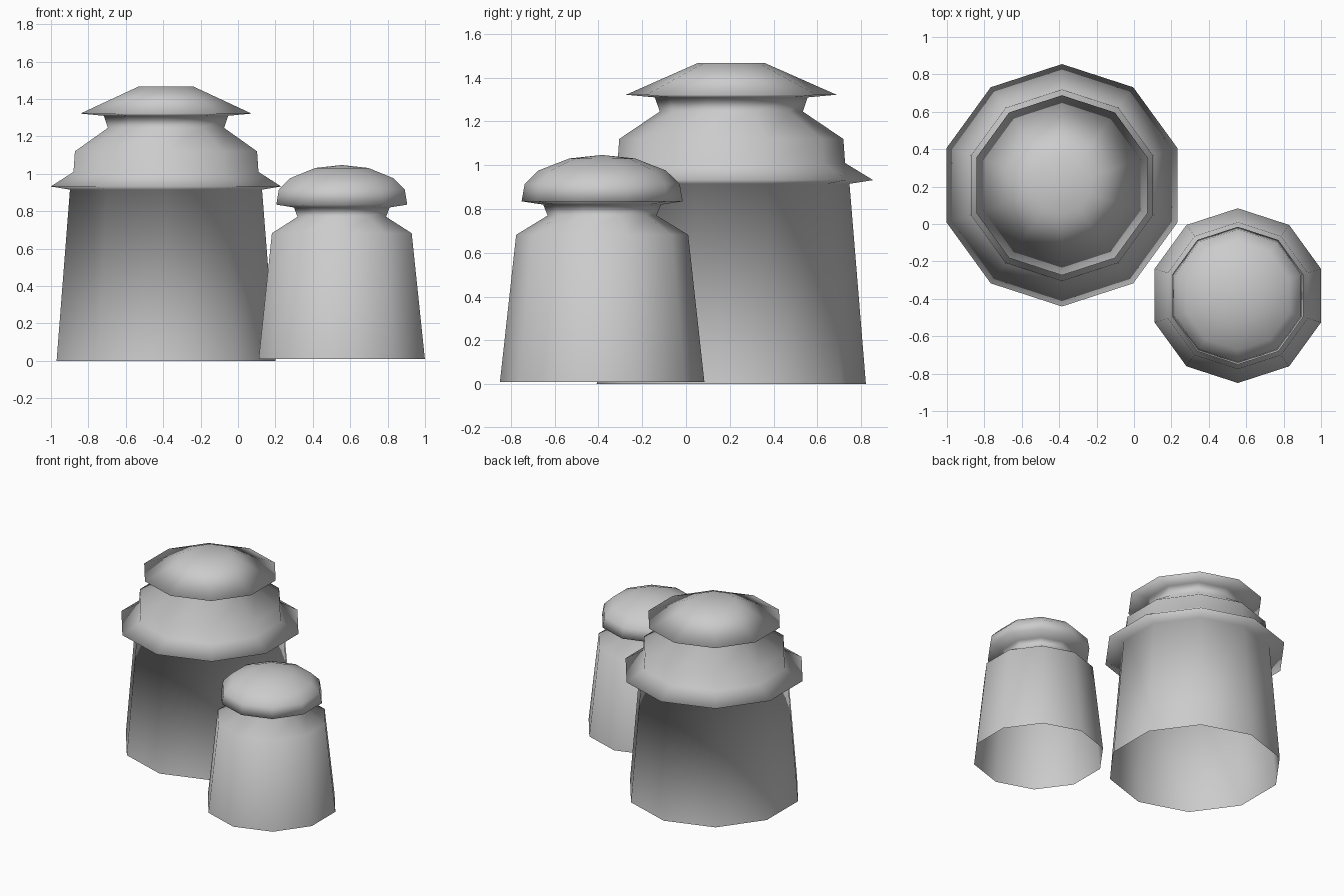
import bpy, bmesh, math

if "Cube" in bpy.data.objects:
    bpy.data.objects.remove(bpy.data.objects["Cube"])

SIDES = 10

clay = bpy.data.materials.new("plain_grey")
clay.diffuse_color = (0.6, 0.6, 0.6, 1)
clay.use_nodes = True
clay.node_tree.nodes["Principled BSDF"].inputs["Base Color"].default_value = clay.diffuse_color


def lathe(name, centre, profile):
    """Spin a (radius, height) profile into a ten-sided shell, open below and closed on top."""
    bm = bmesh.new()
    rings = []
    for r, z in profile:
        ring = []
        for i in range(SIDES):
            a = math.pi / 2 + 2 * math.pi * i / SIDES
            ring.append(bm.verts.new((r * math.cos(a), r * math.sin(a), z)))
        rings.append(ring)
    for low, high in zip(rings, rings[1:]):
        for i in range(SIDES):
            j = (i + 1) % SIDES
            bm.faces.new((low[i], low[j], high[j], high[i]))
    bm.faces.new(rings[-1])
    # a zero-radius last ring collapses to a single apex
    bmesh.ops.remove_doubles(bm, verts=bm.verts[:], dist=0.0005)
    for f in bm.faces:
        f.smooth = True
    mesh = bpy.data.meshes.new(name)
    bm.to_mesh(mesh)
    bm.free()
    mesh.materials.append(clay)
    obj = bpy.data.objects.new(name, mesh)
    obj.location = (*centre, 0)
    bpy.context.collection.objects.link(obj)
    return obj


# Large pot: tapered body, wide brim, collar, neck and flat-topped cap
lathe("large_pot", (-0.385, 0.207), [
    (0.615, 0.0), (0.54, 0.915),
    (0.648, 0.932), (0.52, 1.01),
    (0.512, 1.12), (0.327, 1.245), (0.349, 1.31),
    (0.481, 1.322), (0.155, 1.466),
])

# Small pot: tapered body, sloping shoulder, neck and domed cap
lathe("small_pot", (0.555, -0.383), [
    (0.467, 0.01), (0.393, 0.682),
    (0.249, 0.77), (0.269, 0.82),
    (0.368, 0.835), (0.354, 0.915), (0.291, 0.976),
    (0.15, 1.031), (0.0, 1.047),
])
